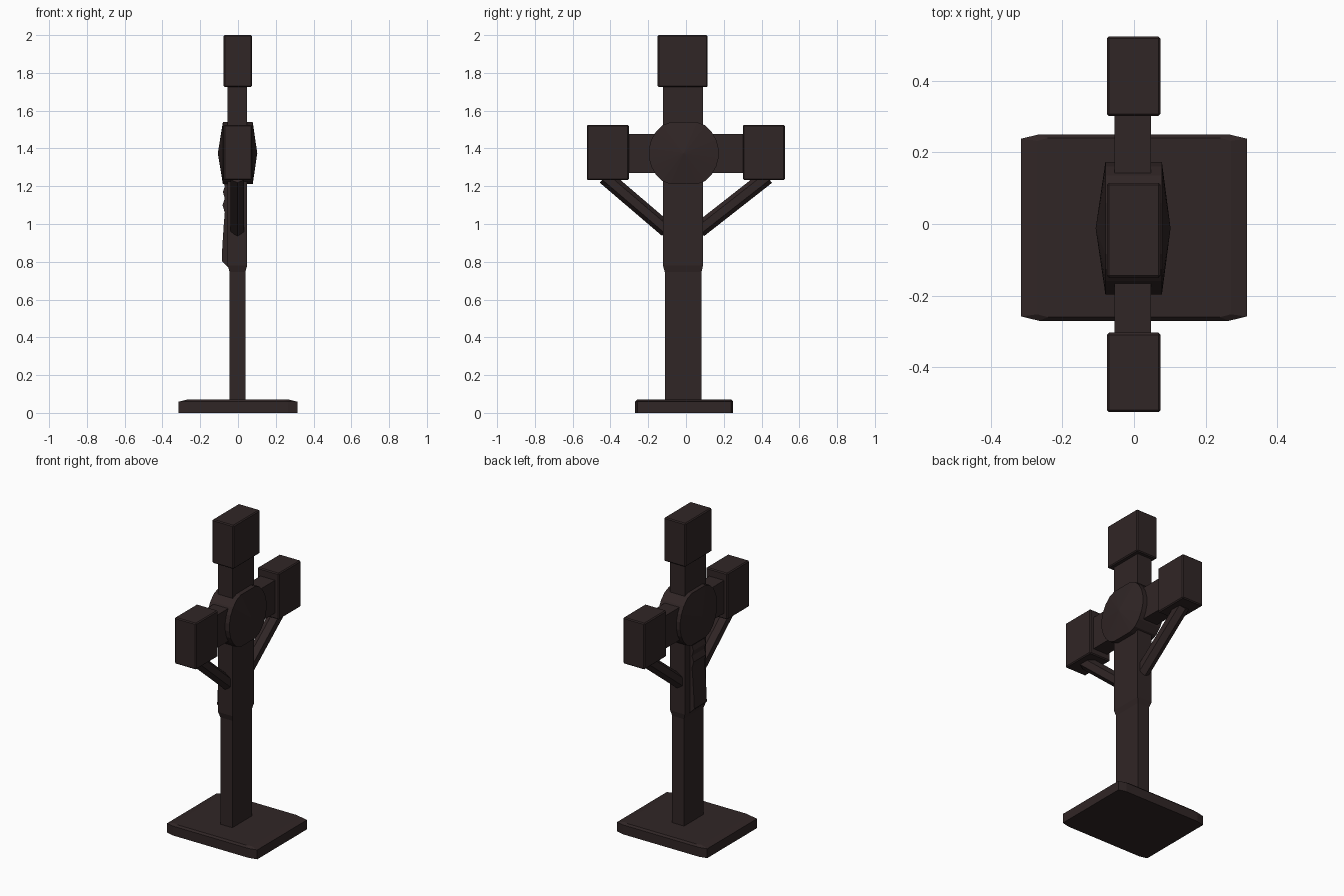
import bpy, bmesh, math
from mathutils import Vector

if "Cube" in bpy.data.objects:
    bpy.data.objects.remove(bpy.data.objects["Cube"])

wood = bpy.data.materials.new("dark_brown_wood")
wood.diffuse_color = (0.030, 0.019, 0.019, 1)
wood.use_nodes = True
wood.node_tree.nodes["Principled BSDF"].inputs["Base Color"].default_value = wood.diffuse_color


def finish(name, bm, bevel=0.0):
    bmesh.ops.recalc_face_normals(bm, faces=bm.faces)
    me = bpy.data.meshes.new(name)
    bm.to_mesh(me)
    bm.free()
    ob = bpy.data.objects.new(name, me)
    bpy.context.collection.objects.link(ob)
    me.materials.append(wood)
    if bevel:
        mod = ob.modifiers.new("soft_edges", 'BEVEL')
        mod.width = bevel
        mod.segments = 1
    return ob


def loft(name, rings, bevel=0.0):
    """Skin equal-length rings of points and cap both ends."""
    bm = bmesh.new()
    vs = [[bm.verts.new(p) for p in r] for r in rings]
    n = len(vs[0])
    for a, b in zip(vs, vs[1:]):
        for i in range(n):
            j = (i + 1) % n
            bm.faces.new((a[i], a[j], b[j], b[i]))
    bm.faces.new(vs[0])
    bm.faces.new(vs[-1])
    return finish(name, bm, bevel)


def rect(x0, x1, y0, y1, z):
    return [(x0, y0, z), (x1, y0, z), (x1, y1, z), (x0, y1, z)]


def box(name, x, y, z, bevel=0.0):
    return loft(name, [rect(*x, *y, z[0]), rect(*x, *y, z[1])], bevel)


def base_ring(hx, hy, cx, cy, z, yc=-0.01):
    q = [(hx, hy - cy), (hx - cx, hy), (-hx + cx, hy), (-hx, hy - cy)]
    return [(x, y + yc, z) for x, y in q + [(-x, -y) for x, y in q]]


# Base slab with clipped corners and bevelled top
loft("base", [base_ring(0.315, 0.26, 0.05, 0.012, 0),
              base_ring(0.315, 0.26, 0.05, 0.012, 0.059),
              base_ring(0.27, 0.25, 0.03, 0.008, 0.07)])

# Lower post, thicker upper post with tapered foot
box("lower_post", (-0.044, 0.039), (-0.112, 0.082), (0.06, 0.78))
loft("upper_post", [rect(-0.044, 0.039, -0.112, 0.082, 0.745),
                    rect(-0.055, 0.048, -0.122, 0.09, 0.78),
                    rect(-0.055, 0.048, -0.122, 0.09, 1.74)])

# Crossbar and blocks at the three ends
box("crossbar", (-0.054, 0.048), (-0.31, 0.31), (1.27, 1.477))
box("top_block", (-0.076, 0.074), (-0.15, 0.115), (1.725, 2.0), 0.006)
box("left_end_block", (-0.076, 0.074), (-0.525, -0.303), (1.233, 1.525), 0.006)
box("right_end_block", (-0.076, 0.074), (0.301, 0.523), (1.233, 1.525), 0.006)

# Centre disc: round rim flattened above and below, shallow cone on each face
bm = bmesh.new()
N, YC, ZC = 24, -0.012, 1.375
rims = []
for x in (-0.08, 0.078):
    ring = []
    for i in range(N):
        a = 2 * math.pi * (i + 0.5) / N
        z = max(-0.164, min(0.164, 0.186 * math.sin(a)))
        ring.append(bm.verts.new((x, YC + 0.186 * math.cos(a), ZC + z)))
    rims.append(ring)
tips = [bm.verts.new((x, YC, ZC)) for x in (-0.107, 0.102)]
for i in range(N):
    j = (i + 1) % N
    bm.faces.new((rims[0][i], rims[0][j], rims[1][j], rims[1][i]))
    for r, t in zip(rims, tips):
        bm.faces.new((r[i], r[j], t))
finish("centre_disc", bm)

# Diagonal braces, hexagonal rods
for name, p, q in (("left_brace", (-0.43, 1.25), (-0.10, 0.968)),
                   ("right_brace", (0.43, 1.25), (0.07, 0.968))):
    a, b = Vector((0, *p)), Vector((0, *q))
    d = (b - a).normalized()
    side, up = Vector((1, 0, 0)), d.cross(Vector((1, 0, 0)))
    loft(name, [[c + side * (-0.003) + 0.041 * (side * math.cos(k * math.pi / 3 + math.pi / 6)
                 + up * math.sin(k * math.pi / 3 + math.pi / 6)) for k in range(6)]
                for c in (a, b)])

# Carved relief on one flat of the post: wavy top, swelling lower part
prof = [(-0.04, 0.76), (-0.058, 0.775), (-0.086, 0.805), (-0.083, 0.88), (-0.075, 1.0),
        (-0.07, 1.06), (-0.082, 1.10), (-0.07, 1.135), (-0.08, 1.17), (-0.07, 1.20),
        (-0.076, 1.22), (-0.04, 1.23)]
loft("carved_relief", [[(x, y, z) for x, z in prof] for y in (-0.085, 0.04)])
